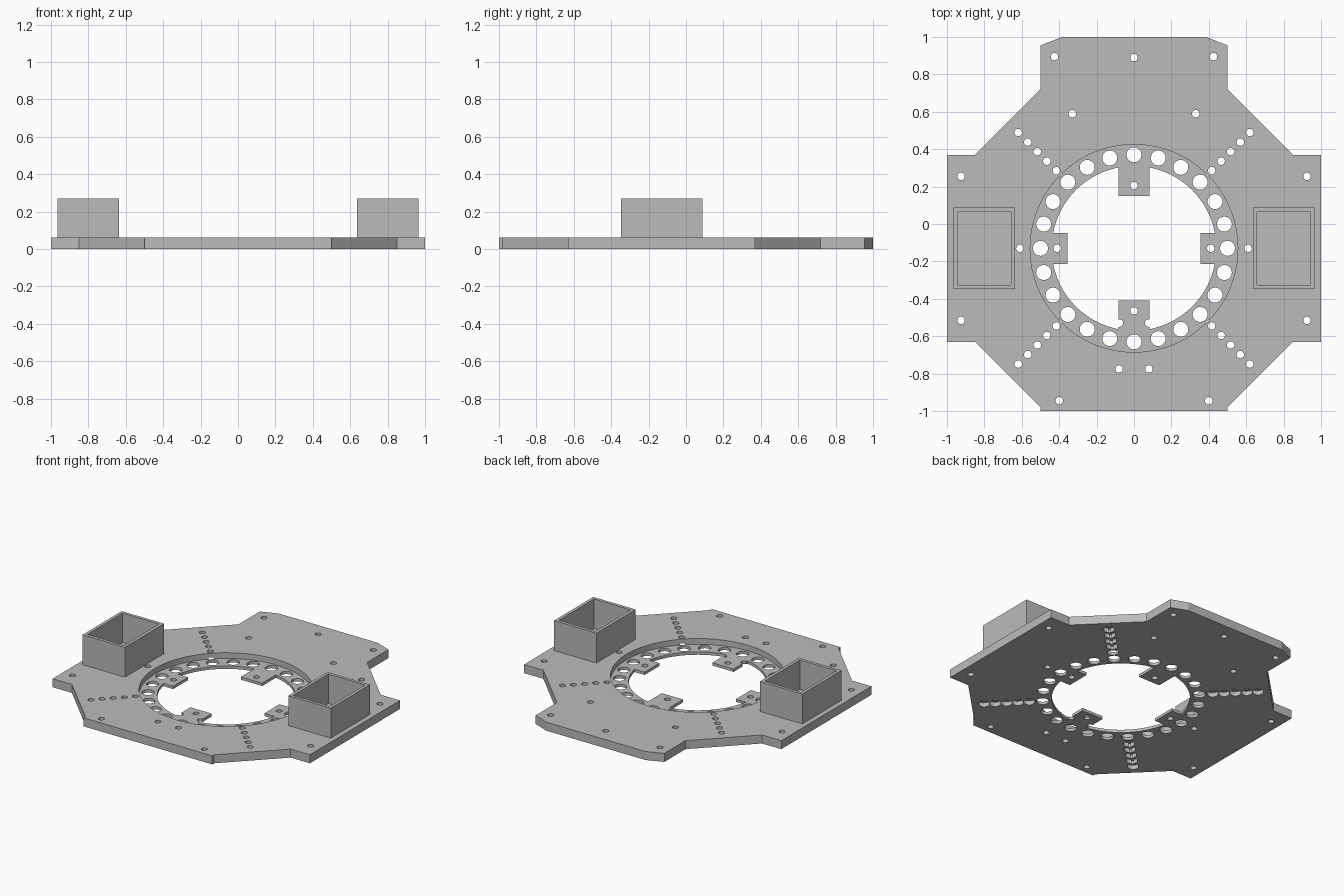
import bpy, bmesh, math
from mathutils import Matrix, Vector

cube = bpy.data.objects.get("Cube")
if cube:
    bpy.data.objects.remove(cube, do_unlink=True)

THICK, LEDGE, TOP = 0.06, 0.02, 0.27
CY = -0.13                      # centre of the round opening

grey = bpy.data.materials.new("plain grey")
grey.use_nodes = True
colour = (0.5, 0.5, 0.5, 1)
grey.diffuse_color = colour
grey.node_tree.nodes["Principled BSDF"].inputs["Base Color"].default_value = colour


def make(name, bm):
    mesh = bpy.data.meshes.new(name)
    bmesh.ops.recalc_face_normals(bm, faces=bm.faces)
    bm.to_mesh(mesh)
    bm.free()
    mesh.materials.append(grey)
    obj = bpy.data.objects.new(name, mesh)
    bpy.context.collection.objects.link(obj)
    return obj


def add_box(bm, x0, x1, y0, y1, z0, z1):
    size = Matrix.Diagonal((x1 - x0, y1 - y0, z1 - z0, 1))
    mid = Matrix.Translation(((x0 + x1) / 2, (y0 + y1) / 2, (z0 + z1) / 2))
    bmesh.ops.create_cube(bm, size=1, matrix=mid @ size)


def cylinders(name, points, radius, z0, z1, sides=24):
    bm = bmesh.new()
    for x, y in points:
        bmesh.ops.create_cone(bm, cap_ends=True, segments=sides, radius1=radius,
                              radius2=radius, depth=z1 - z0,
                              matrix=Matrix.Translation((x, y, (z0 + z1) / 2)))
    return make(name, bm)


def subtract(obj, cutter):
    """Cut one object from another, then discard the cutter."""
    cutter.hide_render = True
    mod = obj.modifiers.new("cut", "BOOLEAN")
    mod.operation, mod.solver, mod.object = "DIFFERENCE", "EXACT", cutter
    mod.use_self = True
    graph = bpy.context.evaluated_depsgraph_get()
    mesh = bpy.data.meshes.new_from_object(obj.evaluated_get(graph))
    obj.modifiers.clear()
    obj.data = mesh
    bpy.data.objects.remove(cutter, do_unlink=True)


def both(points):
    return [(s * x, y) for x, y in points for s in (1, -1)]


# Base plate outline, mirrored across x
half = [(0.5, -1), (0.5, -0.98), (0.85, -0.63), (1, -0.63), (1, 0.37),
        (0.85, 0.37), (0.5, 0.72), (0.5, 0.955), (0.385, 1)]
outline = half + [(-x, y) for x, y in reversed(half)]
bm = bmesh.new()
face = bm.faces.new([bm.verts.new((x, y, 0)) for x, y in outline])
side = bmesh.ops.extrude_face_region(bm, geom=[face])
bmesh.ops.translate(bm, vec=Vector((0, 0, THICK)),
                    verts=[v for v in side["geom"] if isinstance(v, bmesh.types.BMVert)])
plate = make("base_plate", bm)

# Round pocket that leaves a thin ledge
subtract(plate, cylinders("pocket_cutter", [(0, CY)], 0.555, LEDGE, 0.2, 96))

# Central opening, with four tabs left standing
opening = cylinders("opening_cutter", [(0, CY)], 0.44, -0.1, 0.1, 96)
bm = bmesh.new()
add_box(bm, -0.083, 0.083, CY + 0.28, CY + 0.6, -0.2, 0.2)
add_box(bm, -0.083, 0.083, CY - 0.6, CY - 0.28, -0.2, 0.2)
for x0, x1 in ((0.355, 0.6), (-0.6, -0.355)):
    add_box(bm, x0, x1, CY - 0.083, CY + 0.083, -0.2, 0.2)
subtract(opening, make("tab_keeper", bm))
subtract(plate, opening)

# Ring of large holes in the ledge
ring = [(0.5 * math.cos(math.tau * i / 24), CY + 0.5 * math.sin(math.tau * i / 24))
        for i in range(24)]
subtract(plate, cylinders("ring_cutter", ring, 0.04, -0.1, 0.1, 32))

# Diagonal rows of holes, with wide bores underneath
rows = both([(0.415 + 0.051 * i, CY + s * (0.415 + 0.051 * i))
             for i in range(5) for s in (1, -1)])
subtract(plate, cylinders("bore_cutter", rows, 0.037, -0.1, 0.03))

# Small screw holes in the plate and tabs
screws = both([(0.425, 0.895), (0.33, 0.59), (0.925, 0.255), (0.925, -0.515),
               (0.4, -0.945), (0.08, -0.775), (0.61, CY), (0.41, CY), (0.078, -0.53)])
screws += [(0, 0.89), (0, 0.205), (0, -0.465)]
subtract(plate, cylinders("screw_cutter", rows + screws, 0.02, -0.12, 0.12, 20))

# Open-topped boxes on either side
for label, s in (("left", 1), ("right", -1)):
    bm = bmesh.new()
    add_box(bm, s * 0.8 - 0.165, s * 0.8 + 0.165, -0.348, 0.087, THICK, TOP)
    box = make(label + "_box", bm)
    bm = bmesh.new()
    add_box(bm, s * 0.8 - 0.143, s * 0.8 + 0.143, -0.326, 0.065, THICK + 0.004, TOP + 0.1)
    subtract(box, make("box_cutter", bm))
